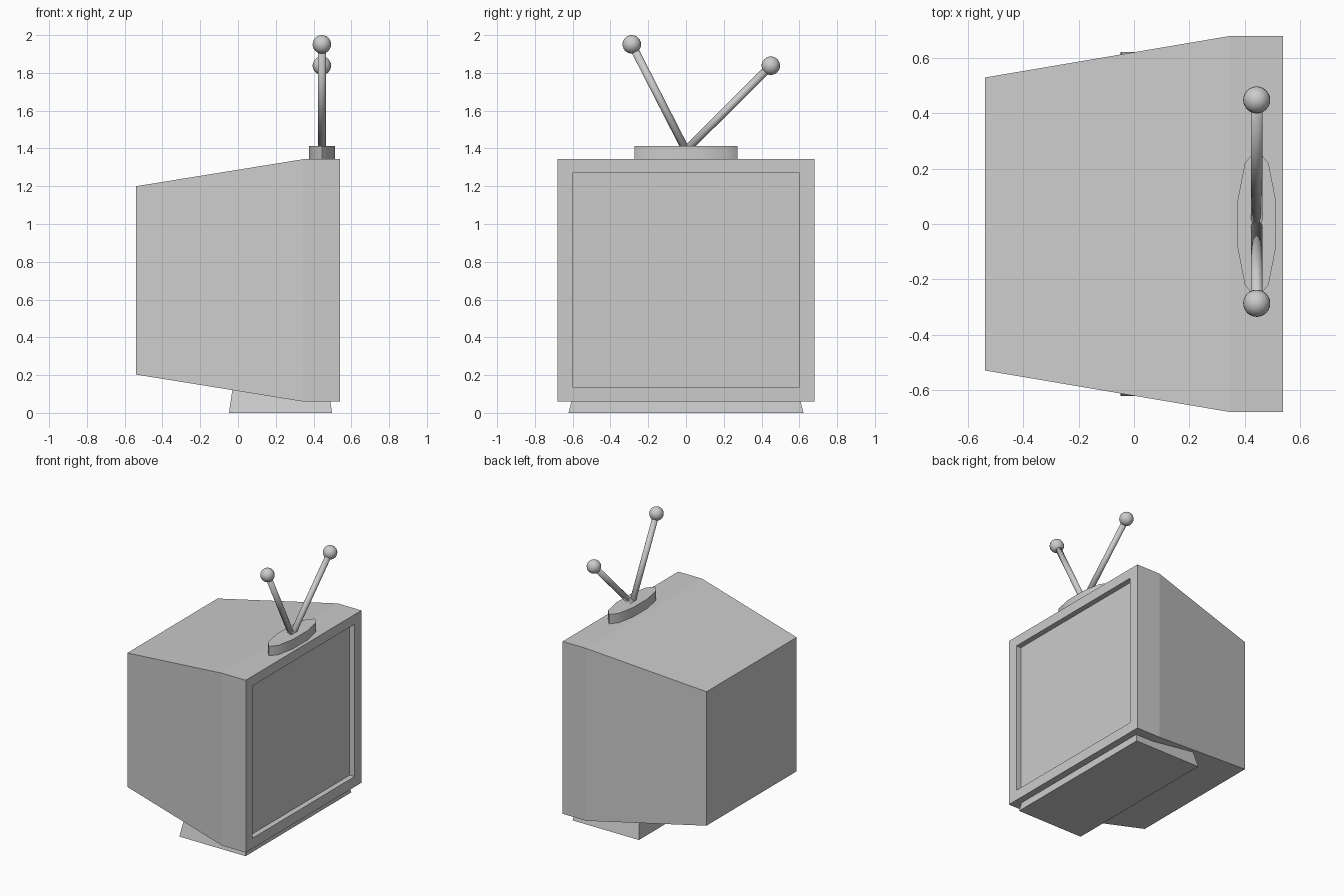
import bpy, bmesh, math
from mathutils import Vector

if "Cube" in bpy.data.objects:
    bpy.data.objects.remove(bpy.data.objects["Cube"])


def finish(bm, name, smooth=False):
    bmesh.ops.recalc_face_normals(bm, faces=bm.faces)
    mesh = bpy.data.meshes.new(name)
    bm.to_mesh(mesh)
    bm.free()
    for p in mesh.polygons:
        p.use_smooth = smooth
    obj = bpy.data.objects.new(name, mesh)
    bpy.context.collection.objects.link(obj)
    return obj


def loft(name, rings, smooth=False):
    """Skin a list of equal-length point rings and cap both ends."""
    bm = bmesh.new()
    loops = [[bm.verts.new(p) for p in ring] for ring in rings]
    n = len(loops[0])
    for a, b in zip(loops, loops[1:]):
        for i in range(n):
            j = (i + 1) % n
            bm.faces.new((a[i], a[j], b[j], b[i]))
    bm.faces.new(loops[0])
    bm.faces.new(loops[-1])
    return finish(bm, name, smooth)


def upright_rect(x, y, z0, z1):
    return [(x, -y, z0), (x, y, z0), (x, y, z1), (x, -y, z1)]


def flat_rect(z, x0, x1, y):
    return [(x0, -y, z), (x1, -y, z), (x1, y, z), (x0, y, z)]


# Cabinet: tapered back, straight front band, recessed screen
loft("cabinet", [
    upright_rect(-0.54, 0.53, 0.203, 1.20),
    upright_rect(0.345, 0.68, 0.06, 1.343),
    upright_rect(0.54, 0.68, 0.06, 1.343),
    upright_rect(0.54, 0.60, 0.137, 1.27),
    upright_rect(0.50, 0.60, 0.137, 1.27),
])

# Foot: tapered plinth running up into the cabinet
loft("foot", [
    flat_rect(0.0, -0.048, 0.498, 0.622),
    flat_rect(0.14, -0.027, 0.477, 0.587),
])

# Antenna base: stretched ten-sided disc
AX = 0.444
angles = [math.radians(90 + 36 * i) for i in range(10)]
base = loft("antenna_base", [
    [(AX + 0.073 * math.cos(a), 0.272 * math.sin(a), z) for a in angles]
    for z in (1.335, 1.413)
], smooth=True)
bpy.context.view_layer.objects.active = base
base.select_set(True)
bpy.ops.object.shade_smooth_by_angle(angle=math.radians(50))

# Antenna rods with ball tips
root = Vector((AX, 0, 1.39))
for side, tip in (("left", (AX, -0.287, 1.951)), ("right", (AX, 0.449, 1.838))):
    tip = Vector(tip)
    axis = tip - root
    bm = bmesh.new()
    bmesh.ops.create_cone(bm, cap_ends=True, segments=16, radius1=0.021,
                          radius2=0.021, depth=axis.length)
    rod = finish(bm, side + "_antenna_rod", smooth=True)
    rod.rotation_euler = axis.to_track_quat('Z', 'Y').to_euler()
    rod.location = (root + tip) / 2
    bm = bmesh.new()
    bmesh.ops.create_uvsphere(bm, u_segments=24, v_segments=12, radius=0.049)
    ball = finish(bm, side + "_antenna_tip", smooth=True)
    ball.location = tip
